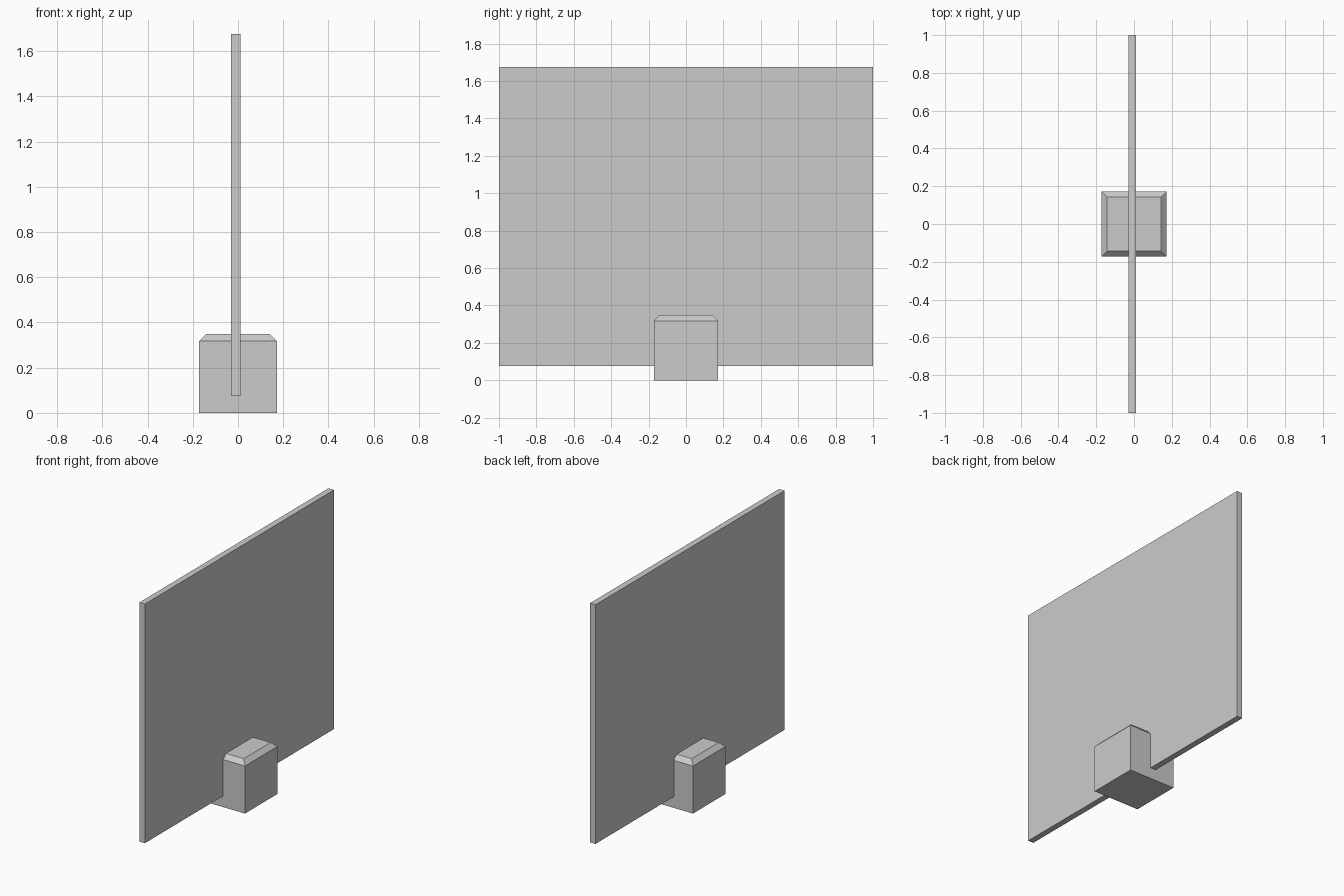
import bpy, bmesh
from mathutils import Matrix, Vector

if "Cube" in bpy.data.objects:
    bpy.data.objects.remove(bpy.data.objects["Cube"])


def box(name, lo, hi, chamfer=0.0):
    """Box between two corners, with an optional chamfer round its top face."""
    lo, hi = Vector(lo), Vector(hi)
    bm = bmesh.new()
    bmesh.ops.create_cube(
        bm, size=1.0,
        matrix=Matrix.Translation((lo + hi) / 2) @ Matrix.Diagonal((*(hi - lo), 1.0)))
    if chamfer:
        top_edges = [e for e in bm.edges
                     if all(abs(v.co.z - hi.z) < 1e-5 for v in e.verts)]
        bmesh.ops.bevel(bm, geom=top_edges, offset=chamfer, segments=1,
                        affect='EDGES')
    mesh = bpy.data.meshes.new(name)
    bm.to_mesh(mesh)
    bm.free()
    obj = bpy.data.objects.new(name, mesh)
    bpy.context.collection.objects.link(obj)
    return obj


# Square base block with a chamfered top
box("base_block", (-0.172, -0.172, 0), (0.172, 0.172, 0.348), chamfer=0.03)

# Thin upright panel passing through the block
box("panel", (-0.03, -1, 0.075), (0.011, 1, 1.675))
